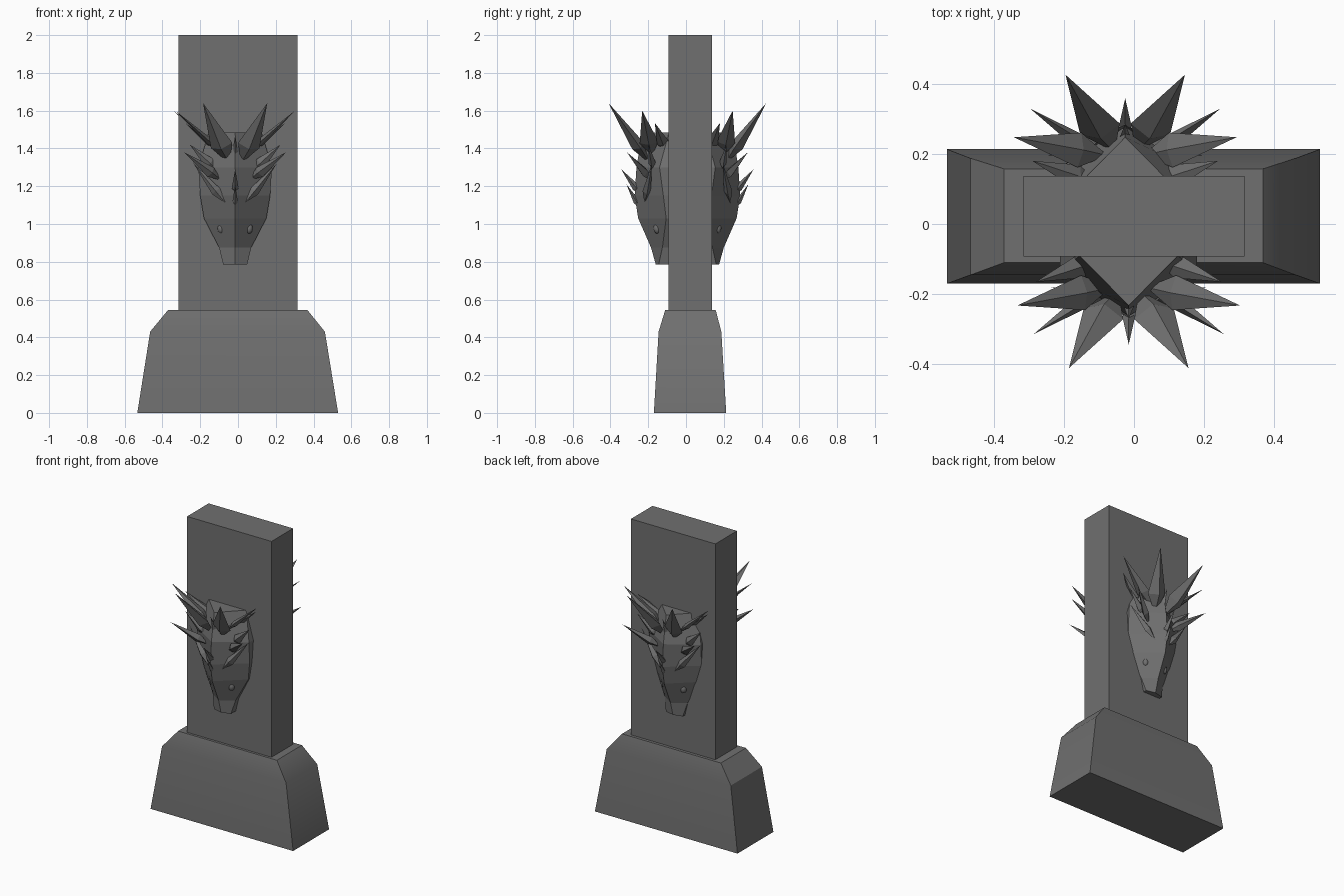
import bpy, bmesh, math
from mathutils import Vector

cube = bpy.data.objects.get("Cube")
if cube:
    bpy.data.objects.remove(cube, do_unlink=True)

STONE = (0.16, 0.16, 0.16, 1)
stone = bpy.data.materials.new("grey_stone")
stone.use_nodes = True
stone.diffuse_color = STONE
stone.node_tree.nodes["Principled BSDF"].inputs["Base Color"].default_value = STONE


def finish(name, bm):
    bmesh.ops.recalc_face_normals(bm, faces=bm.faces)
    mesh = bpy.data.meshes.new(name)
    bm.to_mesh(mesh)
    bm.free()
    mesh.materials.append(stone)
    obj = bpy.data.objects.new(name, mesh)
    bpy.context.collection.objects.link(obj)
    return obj


def loft(bm, rings):
    """Skin a stack of equal closed rings and cap both ends."""
    loops = [[bm.verts.new(p) for p in ring] for ring in rings]
    n = len(loops[0])
    for a, b in zip(loops, loops[1:]):
        for i in range(n):
            j = (i + 1) % n
            bm.faces.new((a[i], a[j], b[j], b[i]))
    bm.faces.new(loops[0][::-1])
    bm.faces.new(loops[-1])


def rectangle(x0, x1, y0, y1, z):
    return [(x0, y0, z), (x1, y0, z), (x1, y1, z), (x0, y1, z)]


def spike(bm, tail, tip, across, width, thick, belly=0.3):
    """Leaf-shaped blade: pointed at both ends, diamond section near the tail."""
    tail, tip = Vector(tail), Vector(tip)
    axis = (tip - tail).normalized()
    side = Vector(across)
    side = (side - axis * side.dot(axis)).normalized()
    up = axis.cross(side)
    mid = tail.lerp(tip, belly)
    ring = [bm.verts.new(mid + d) for d in
            (side * width, up * thick, -side * width, -up * thick)]
    ends = [bm.verts.new(tail), bm.verts.new(tip)]
    for i in range(4):
        for end in ends:
            bm.faces.new((ring[i], ring[(i + 1) % 4], end))


# Flared plinth
bm = bmesh.new()
loft(bm, [rectangle(-0.533, 0.53, -0.17, 0.213, 0),
          rectangle(-0.465, 0.46, -0.145, 0.187, 0.43),
          rectangle(-0.37, 0.367, -0.11, 0.157, 0.545)])
plinth = finish("plinth", bm)
bpy.context.view_layer.objects.active = plinth
plinth.select_set(True)
bpy.ops.object.shade_smooth_by_angle(angle=math.radians(30))
plinth.select_set(False)

# Upright slab
bm = bmesh.new()
loft(bm, [rectangle(-0.315, 0.315, -0.093, 0.137, z) for z in (0.5, 2)])
finish("slab", bm)

# Head sections: height, half width, ridge depth, cheek depth
SECTIONS = [(0.785, 0.063, 0.16, 0.145), (0.875, 0.085, 0.185, 0.125),
            (1.03, 0.165, 0.253, 0.105), (1.15, 0.185, 0.272, 0.12),
            (1.3, 0.195, 0.262, 0.14), (1.485, 0.14, 0.232, 0.09)]

# Paired spikes: tail, tip, blade direction, half width, half thickness
SPIKES = [
    ((0.03, -0.19, 1.32), (0.17, -0.41, 1.64), (1, 0.3, -0.3), 0.06, 0.035),
    ((0.05, -0.18, 1.36), (0.317, -0.232, 1.6), (0, 1, 0), 0.05, 0.018),
    ((0.08, -0.1, 1.38), (0.265, -0.165, 1.535), (0, 1, 0), 0.035, 0.015),
    ((0.07, -0.18, 1.23), (0.27, -0.313, 1.38), (0.4, 0, -1), 0.03, 0.022),
    ((0.09, -0.17, 1.28), (0.24, -0.2, 1.42), (0.4, 0, -1), 0.03, 0.02),
    ((0.05, -0.22, 1.11), (0.22, -0.18, 1.32), (0.6, 0, -1), 0.026, 0.022)]


def build_head(name):
    bm = bmesh.new()
    loft(bm, [[(-w, -0.05, z), (-w, -cheek, z), (0, -ridge, z),
               (w, -cheek, z), (w, -0.05, z)] for z, w, ridge, cheek in SECTIONS])
    for sign in (-1, 1):
        for tail, tip, across, width, thick in SPIKES:
            a, b, c = ((sign * v[0], v[1], v[2]) for v in (tail, tip, across))
            spike(bm, a, b, c, width, thick)
    # Small crest spikes down the ridge
    spike(bm, (0, -0.23, 1.15), (0, -0.343, 1.29), (0, 1, 1), 0.02, 0.018)
    spike(bm, (0, -0.24, 1.08), (0, -0.315, 1.21), (0, 1, 1), 0.016, 0.014)
    spike(bm, (0, -0.2, 1.3), (0, -0.27, 1.47), (0, 1, 1), 0.025, 0.02)
    return finish(name, bm)


def build_eye(name, x, y):
    bm = bmesh.new()
    bmesh.ops.create_uvsphere(bm, u_segments=16, v_segments=10, radius=0.02)
    for face in bm.faces:
        face.smooth = True
    eye = finish(name, bm)
    eye.scale = (1, 1, 1.4)
    eye.location = (x, y, 0.977)


# One head on each face of the slab
for label, x, y, turn in (("front", -0.015, 0, 0), ("back", -0.025, 0.015, math.pi)):
    head = build_head(label + "_dragon_head")
    head.location = (x, y, 0)
    head.rotation_euler.z = turn
    facing = -1 if turn == 0 else 1
    for side, sign in (("left", 1), ("right", -1)):
        build_eye(f"{label}_{side}_eye", x + sign * 0.073, y + facing * 0.152)
